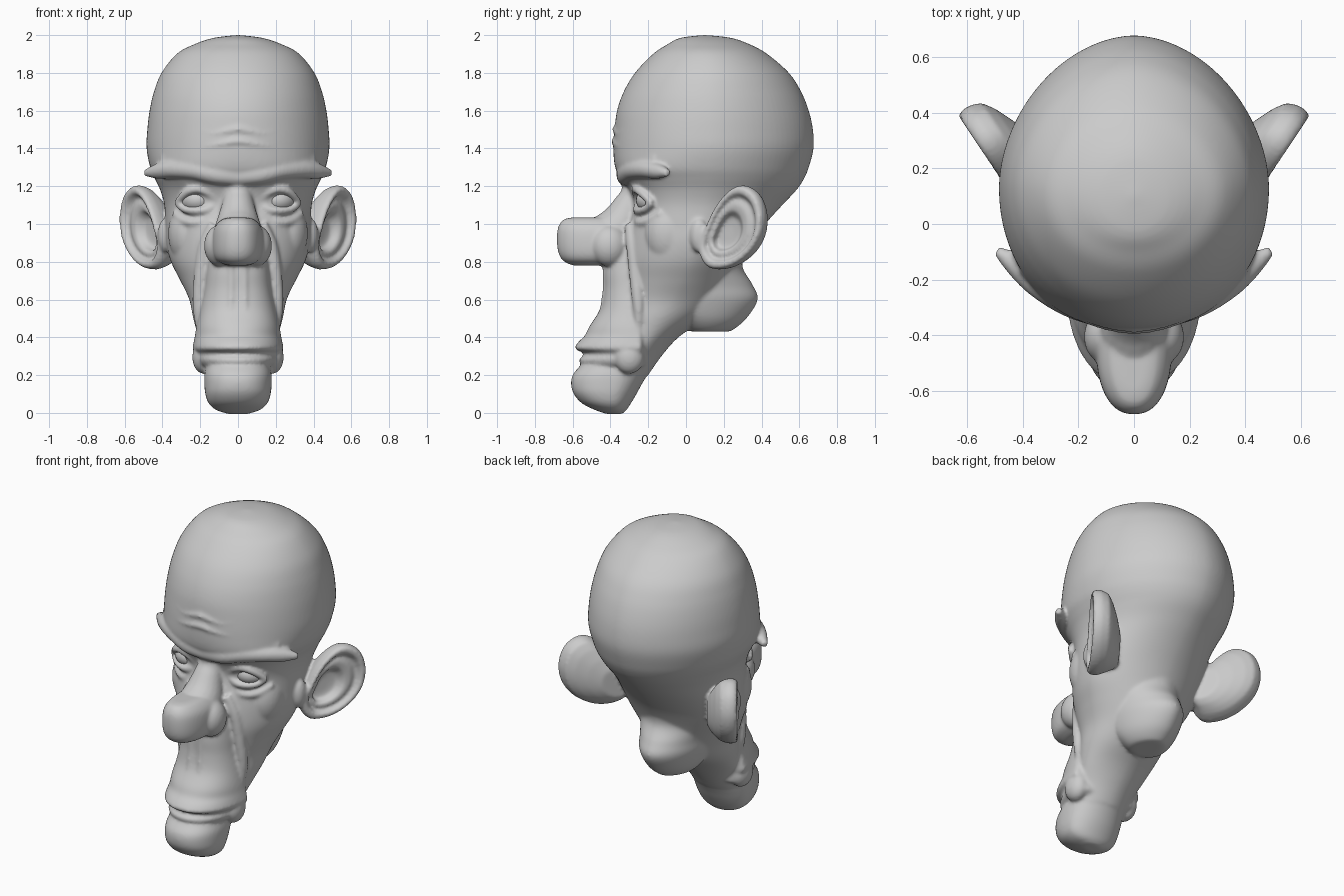
import bpy, bmesh, math
from mathutils import Vector

skin_mat = bpy.data.materials.new("grey_clay")
skin_mat.diffuse_color = (0.6, 0.6, 0.6, 1)


def spline(rows, n=6):
    """Catmull-Rom through rows of any width."""
    p = [rows[0]] + list(rows) + [rows[-1]]
    out = []
    for i in range(1, len(p) - 2):
        for k in range(n):
            t = k / n
            out.append([0.5 * (2 * b + (c - a) * t + (2 * a - 5 * b + 4 * c - d) * t * t
                               + (3 * b - a - 3 * c + d) * t ** 3)
                        for a, b, c, d in zip(p[i - 1], p[i], p[i + 1], p[i + 2])])
    return out + [list(rows[-1])]


def skin(bm, rings, mirror=False):
    """Closed surface through equal rings, with capped ends."""
    for s in ((1, -1) if mirror else (1,)):
        vs = [[bm.verts.new((s * x, y, z)) for x, y, z in r] for r in rings]
        for a, b in zip(vs, vs[1:]):
            for i in range(len(a)):
                j = (i + 1) % len(a)
                bm.faces.new((a[i], a[j], b[j], b[i]))
        bm.faces.new(vs[0])
        bm.faces.new(vs[-1])


def loft(bm, rows, back=2, n=96):
    """Rows: z, front y, back y, half width, y of widest point, squareness."""
    rings = []
    for z, yf, yb, hw, yc, e in spline(rows):
        ring = []
        for k in range(n):
            a = 2 * math.pi * k / n
            c, s = math.cos(a), math.sin(a)
            ex = e if s < 0 else back
            px = math.copysign(abs(c) ** (2 / ex), c)
            py = math.copysign(abs(s) ** (2 / ex), s)
            ring.append((hw * px, yc + py * (yb - yc if s > 0 else yc - yf), z))
        rings.append(ring)
    skin(bm, rings)


def ball(bm, c, r, mirror=False, n=32):
    rings = []
    for i in range(n // 2 + 1):
        a = 0.03 + (math.pi - 0.06) * i / (n // 2)
        rings.append([(c[0] + r[0] * math.sin(a) * math.cos(2 * math.pi * k / n),
                       c[1] + r[1] * math.sin(a) * math.sin(2 * math.pi * k / n),
                       c[2] + r[2] * math.cos(a)) for k in range(n)])
    skin(bm, rings, mirror)


def tube(bm, pts, mirror=False, n=20):
    """Points: x, y, z, radius."""
    pts = spline(pts)
    pos = [Vector(p[:3]) for p in pts]
    rings = []
    for i, p in enumerate(pos):
        t = (pos[min(i + 1, len(pos) - 1)] - pos[max(i - 1, 0)]).normalized()
        u = t.cross(Vector((0.3, 1, 0.2))).normalized()
        v = t.cross(u)
        rings.append([p + pts[i][3] * (u * math.cos(2 * math.pi * k / n)
                      + v * math.sin(2 * math.pi * k / n)) for k in range(n)])
    skin(bm, rings, mirror)


def make(name, bm, voxel=0.0, smooth=4):
    """Turn a bmesh into an object, fusing overlapping shapes if asked."""
    bmesh.ops.recalc_face_normals(bm, faces=bm.faces)
    me = bpy.data.meshes.new(name)
    bm.to_mesh(me)
    bm.free()
    ob = bpy.data.objects.new(name, me)
    bpy.context.collection.objects.link(ob)
    if voxel:
        m = ob.modifiers.new("fuse", 'REMESH')
        m.mode, m.voxel_size = 'VOXEL', voxel
        m = ob.modifiers.new("soften", 'SMOOTH')
        m.factor, m.iterations = 0.5, smooth
        bpy.context.view_layer.update()
        dg = bpy.context.evaluated_depsgraph_get()
        fused = bpy.data.meshes.new_from_object(ob.evaluated_get(dg))
        ob.modifiers.clear()
        ob.data = fused
    ob.data.materials.clear()
    ob.data.materials.append(skin_mat)
    ob.data.shade_smooth()
    return ob


head = bmesh.new()
# Skull, face and jaw
loft(head, [
    (2.0, .09, .11, .01, .10, 2), (1.985, -.03, .24, .13, .10, 2),
    (1.95, -.10, .34, .235, .11, 2), (1.9, -.175, .43, .325, .12, 2),
    (1.8, -.27, .545, .405, .13, 2), (1.7, -.33, .61, .445, .13, 2),
    (1.6, -.365, .65, .468, .13, 2), (1.5, -.378, .672, .48, .13, 2.05),
    (1.4, -.385, .675, .484, .13, 2.1), (1.3, -.375, .65, .465, .12, 2.3),
    (1.24, -.345, .625, .44, .12, 2.3), (1.18, -.305, .585, .412, .11, 2.3),
    (1.1, -.285, .51, .39, .09, 2.3), (1.0, -.31, .42, .385, .07, 2.2),
    (.9, -.33, .345, .38, .04, 2.1), (.8, -.34, .29, .355, .01, 2.1),
    (.7, -.34, .25, .305, -.03, 2.1), (.6, -.33, .20, .258, -.08, 2.2),
    (.5, -.33, .10, .237, -.14, 2.2), (.4, -.35, -.04, .21, -.2, 2.2),
    (.3, -.38, -.13, .18, -.27, 2.2), (.2, -.42, -.2, .16, -.32, 2.2)], back=1.85)
# Neck stump
loft(head, [(.43, .04, .22, .06, .10, 2), (.44, .01, .25, .11, .10, 2),
            (.5, -.05, .32, .165, .08, 2), (.6, -.15, .38, .205, .04, 2),
            (.68, -.15, .352, .22, .03, 2), (.78, -.1, .298, .26, .03, 2),
            (.9, -.1, .325, .30, .05, 2)], back=1.8)
# Upper lip and mouth, with a notch between the lips
loft(head, [(1.0, -.36, -.2, .12, -.25, 2.4), (.85, -.42, -.2, .155, -.25, 2.4),
            (.75, -.435, -.2, .17, -.25, 2.4), (.65, -.435, -.2, .18, -.25, 2.4),
            (.55, -.455, -.2, .20, -.25, 2.3), (.46, -.51, -.2, .22, -.25, 2.2),
            (.41, -.535, -.2, .228, -.25, 2.1), (.375, -.57, -.2, .235, -.25, 2.1),
            (.34, -.588, -.2, .24, -.25, 2.1), (.312, -.535, -.2, .22, -.25, 2.1),
            (.285, -.565, -.2, .22, -.25, 2.1), (.255, -.555, -.2, .205, -.25, 2.1),
            (.235, -.51, -.22, .17, -.27, 2.1)])
ball(head, (.182, -.30, .295), (.06, .08, .088), True)
# Chin
loft(head, [(.32, -.5, -.13, .165, -.32, 2.3), (.25, -.56, -.17, .17, -.35, 2.3),
            (.2, -.6, -.205, .178, -.37, 2.3), (.15, -.608, -.235, .178, -.38, 2.3),
            (.1, -.594, -.262, .173, -.39, 2.3), (.05, -.55, -.292, .155, -.39, 2.2),
            (.015, -.48, -.315, .115, -.38, 2.1), (-.006, -.42, -.34, .05, -.37, 2)])
# Nose: bridge, blocky body, wings
tube(head, [(0, -.26, 1.25, .075), (0, -.27, 1.16, .075), (0, -.30, 1.09, .09),
            (0, -.35, .99, .12), (0, -.43, .915, .13), (0, -.5, .9, .12)])
loft(head, [(1.035, -.60, -.36, .05, -.45, 2.3), (1.022, -.65, -.3, .09, -.45, 2.3),
            (.97, -.68, -.3, .128, -.44, 2.3), (.87, -.68, -.3, .135, -.44, 2.3),
            (.81, -.655, -.3, .115, -.45, 2.3), (.78, -.6, -.38, .06, -.45, 2.3)])
ball(head, (.095, -.405, .885), (.085, .10, .11), True)
# Brow ridges ending in a point
tube(head, [(0, -.315, 1.25, .05), (.12, -.315, 1.262, .052), (.23, -.285, 1.285, .05),
            (.34, -.22, 1.29, .048), (.42, -.15, 1.28, .042), (.492, -.095, 1.27, .018)], True)
tube(head, [(0, -.335, 1.34, .045), (.14, -.31, 1.345, .05), (.27, -.25, 1.35, .05),
            (.38, -.14, 1.34, .045)], True)
# Eyelids and bags under the eyes
tube(head, [(.11, -.25, 1.115, .02), (.15, -.264, 1.16, .022), (.21, -.264, 1.185, .024),
            (.27, -.24, 1.168, .022), (.325, -.18, 1.11, .018)], True)
tube(head, [(.11, -.25, 1.11, .018), (.16, -.262, 1.078, .02), (.22, -.252, 1.07, .02),
            (.28, -.22, 1.078, .02), (.325, -.18, 1.11, .018)], True)
tube(head, [(.13, -.255, 1.04, .015), (.2, -.25, 1.01, .022), (.28, -.205, 1.015, .02),
            (.34, -.13, 1.06, .015)], True)
# Folds from nose to jaw
tube(head, [(.13, -.30, 1.0, .025), (.175, -.28, .88, .036), (.2, -.262, .7, .036),
            (.21, -.25, .55, .03), (.2, -.25, .42, .015)], True)
# Groove ridges under the nose
tube(head, [(.035, -.425, .78, .018), (.035, -.425, .65, .018), (.04, -.45, .52, .012)], True)
# Cheekbones
ball(head, (.26, -.09, .95), (.11, .13, .17), True)
# Forehead wrinkles
for z, ry, span in ((1.425, .508, 42), (1.49, .502, 32)):
    tube(head, [(.475 * math.sin(math.radians(a * span / 4)),
                 .13 - ry * math.cos(math.radians(a * span / 4)),
                 z + .012 * math.cos(a * 1.6), .018 - abs(a) * .0025) for a in range(-4, 5)])

# Ears: outline in the ear's own plane, stepped from a thick root to rim, dish and hollow
outline = spline([(-.03, .95), (.04, 1.08), (.13, 1.175), (.22, 1.205), (.31, 1.155),
                  (.35, 1.05), (.335, .94), (.275, .85), (.18, .785), (.08, .76),
                  (-.01, .775), (-.06, .86), (-.03, .95)], 4)[:-1]
steps = [(.05, -.15, 1.7), (.4, -.15, 1.6), (.62, -.125, 1), (.8, -.095, .4), (.93, -.065, .05),
         (1, -.02, 0), (.99, .01, 0), (.94, .03, 0), (.82, .03, 0), (.72, -.005, .1),
         (.6, .01, .3), (.48, .005, .5), (.38, -.035, .8), (.2, -.04, 1), (.02, -.04, 1)]
rings = []
for s, h, shift in steps:
    cu, cz = .155 - .06 * shift, .975 - .03 * shift
    ring = [(cu + (u - .155) * s, cz + (z - .975) * s) for u, z in outline]
    rings.append([(.418 + .55 * u + .83 * h, .122 + .83 * u - .55 * h, z) for u, z in ring])
skin(head, rings, True)
ball(head, (.385, .07, .94), (.04, .05, .09), True)
make("head", head, 0.0095, 8)

# Eyeballs
for side, name in ((1, "left_eye"), (-1, "right_eye")):
    eye = bmesh.new()
    ball(eye, (side * .21, -.155, 1.125), (.1, .11, .075))
    make(name, eye)
